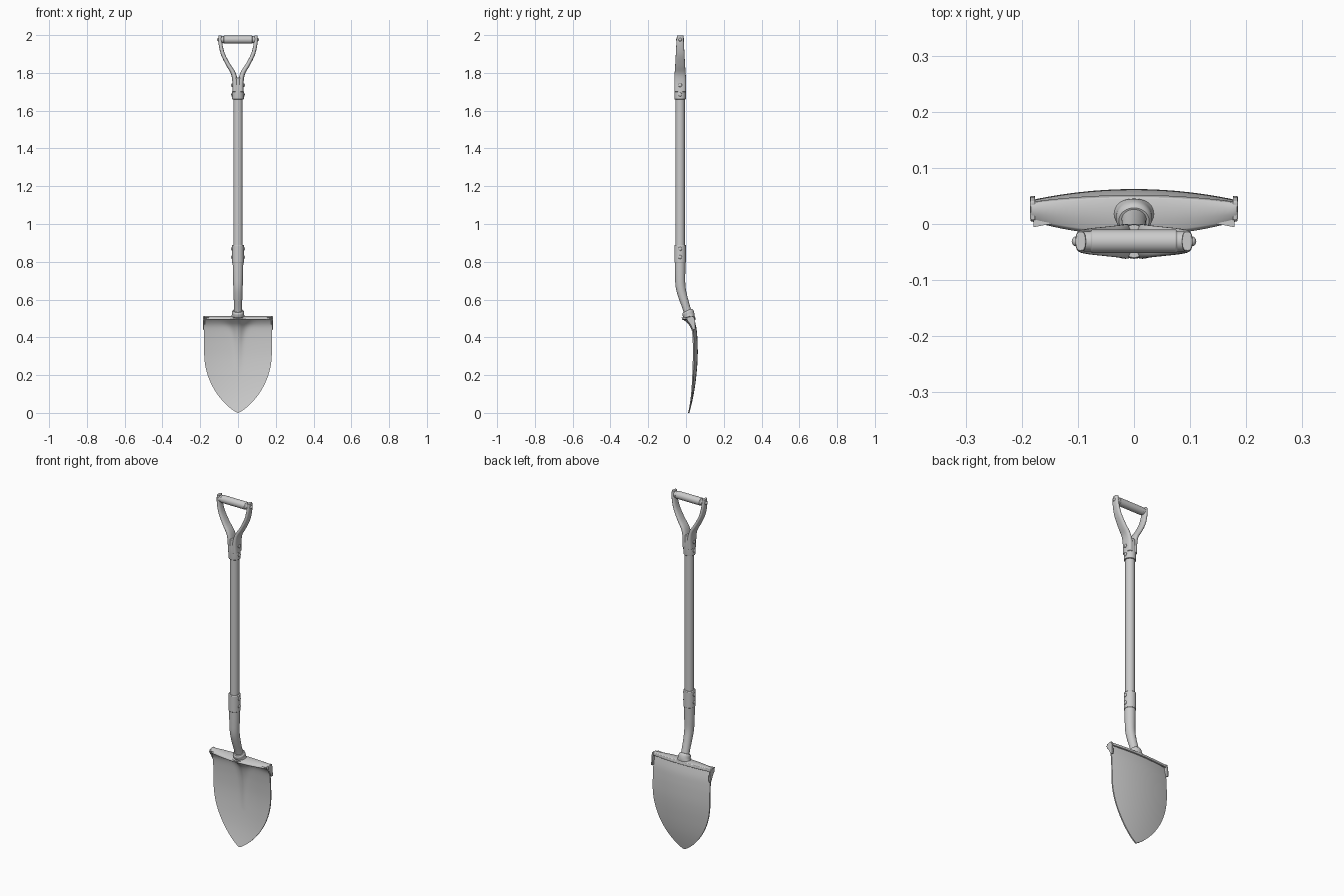
import bpy, bmesh, math
from mathutils import Vector

if "Cube" in bpy.data.objects:
    bpy.data.objects.remove(bpy.data.objects["Cube"])

CY = -0.031  # y of the shaft axis


def finish(name, verts, faces, bevel=0, angle=35, solid=0):
    me = bpy.data.meshes.new(name)
    me.from_pydata([tuple(v) for v in verts], [], faces)
    bm = bmesh.new()
    bm.from_mesh(me)
    bmesh.ops.remove_doubles(bm, verts=bm.verts, dist=1e-5)
    bmesh.ops.recalc_face_normals(bm, faces=bm.faces)
    bm.to_mesh(me)
    bm.free()
    ob = bpy.data.objects.new(name, me)
    bpy.context.collection.objects.link(ob)
    bpy.ops.object.select_all(action='DESELECT')
    ob.select_set(True)
    bpy.context.view_layer.objects.active = ob
    bpy.ops.object.shade_smooth_by_angle(angle=math.radians(angle))
    if solid:
        m = ob.modifiers.new("thickness", 'SOLIDIFY')
        m.thickness, m.offset = solid, 0
    if bevel:
        m = ob.modifiers.new("bevel", 'BEVEL')
        m.width, m.segments, m.limit_method = bevel, 2, 'ANGLE'
        m.angle_limit = math.radians(40)
    return ob


def spline(keys, steps):
    """Catmull-Rom through tuples of any length."""
    out = []
    for i in range(len(keys) - 1):
        p = [keys[max(0, min(len(keys) - 1, i + k))] for k in (-1, 0, 1, 2)]
        for s in range(steps):
            t = s / steps
            out.append(tuple(0.5 * (2 * b + (c - a) * t + (2*a - 5*b + 4*c - d) * t*t
                             + (3*b - a - 3*c + d) * t**3) for a, b, c, d in zip(*p)))
    return out + [keys[-1]]


def sweep(name, keys, side, steps=1, n=32, power=2, bevel=0):
    """Keys are x, y, z, radius along side, radius across side."""
    st = spline(keys, steps)
    side = Vector(side)
    verts, faces = [], []
    for i, s in enumerate(st):
        tan = Vector(st[min(i + 1, len(st) - 1)][:3]) - Vector(st[max(i - 1, 0)][:3])
        nor = side.cross(tan).normalized()
        for k in range(n):
            c, d = math.cos(math.tau * k / n), math.sin(math.tau * k / n)
            e = 2 / power
            verts.append(Vector(s[:3]) + side * s[3] * math.copysign(abs(c)**e, c)
                         + nor * s[4] * math.copysign(abs(d)**e, d))
    for i in range(len(st) - 1):
        for k in range(n):
            j = (k + 1) % n
            faces.append((i*n + k, i*n + j, (i+1)*n + j, (i+1)*n + k))
    faces += [tuple(range(n)), tuple(range((len(st)-1)*n, len(st)*n))]
    return finish(name, verts, faces, bevel)


def tube(name, z0, z1, r, bevel=0.003):
    return sweep(name, [(0, CY, z0, r, r), (0, CY, z1, r, r)], (1, 0, 0), bevel=bevel)


def rivet(name, x, z, r, h):
    bpy.ops.mesh.primitive_uv_sphere_add(segments=16, ring_count=8, radius=1, location=(x, CY, z))
    ob = bpy.context.object
    ob.name, ob.scale = name, (h, r, r)
    bpy.ops.object.shade_smooth()


# Shaft and metal sleeves
tube("shaft", 0.80, 1.70, 0.0245)
tube("lower_sleeve", 0.795, 0.89, 0.031)
sweep("handle_socket", [(0, CY, 1.66, .03, .031), (0, CY, 1.665, .031, .031),
      (0, CY, 1.73, .031, .030), (0, CY, 1.775, .03, .022)], (0, 1, 0), bevel=.002)

# Cranked neck and its collar
sweep("neck", [(0, CY, .80, .028, .028), (0, CY, .73, .027, .027), (0, -.029, .67, .025, .026),
      (0, -.018, .62, .023, .024), (0, .001, .56, .022, .021), (0, .014, .52, .023, .021),
      (0, .026, .485, .024, .02)], (1, 0, 0), steps=5)
sweep("neck_collar", [(0, .006, .541, .027, .025), (0, .009, .534, .032, .031),
      (0, .015, .517, .033, .031), (0, .02, .50, .042, .026)], (1, 0, 0), steps=3)

# Forked handle arms, rivets
for sx, tag in ((-1, "left"), (1, "right")):
    sweep(tag + "_arm", [(sx*x, CY, z, a, b) for x, z, a, b in (
        (.014, 1.70, .030, .016), (.0155, 1.755, .031, .0145), (.026, 1.80, .029, .0125),
        (.053, 1.845, .026, .011), (.080, 1.90, .023, .0105), (.093, 1.955, .020, .01),
        (.095, 1.998, .017, .009))], (0, 1, 0), steps=6, power=2.6, bevel=.002)
    for z in (.825, .868, 1.685, 1.735):
        rivet(tag + "_rivet", sx * .031, z, .010, .005)
    rivet(tag + "_grip_bolt", sx * .103, 1.976, .009, .008)

# Grip
sweep("grip", [(x, CY, 1.976, r, r) for x, r in ((-.09, .018), (-.076, .018), (-.0755, .021),
      (.0755, .021), (.076, .018), (.09, .018))], (0, 1, 0), bevel=.002)

# Blade: dished back face, front face with a tapering central ridge
profile = spline([(0, .018), (.05, .0305), (.10, .041), (.15, .049), (.20, .055), (.25, .0595),
                  (.30, .062), (.35, .062), (.40, .060), (.45, .055), (.505, .042)], 5)
NC = 40
back, front = [], []
for z, y in profile:
    t = max(0, (.32 - z) / .32)
    w = max(.0015, .179 * max(0, 1 - t**2.1)**.8)
    q = max(0, min(1, (z - .2) / .29))
    ridge_h, ridge_w = .012 * q + .026 * q**5, .012 + .012 * q + .026 * q**8
    fillet = .022 * max(0, (z - .455) / .05)**2
    for i in range(NC + 1):
        s = 2 * i / NC - 1
        x = w * s
        yb = y - .019 * (x / .18)**2
        back.append((x, yb, z))
        front.append((x, yb - .007 - fillet - ridge_h * math.exp(-(x / ridge_w)**2), z))
R, C, off = len(profile), NC + 1, len(back)
faces = []
for r in range(R - 1):
    for c in range(NC):
        a = (r*C + c, r*C + c + 1, (r+1)*C + c + 1, (r+1)*C + c)
        faces += [a, tuple(off + v for v in reversed(a))]
    for c in (0, NC):
        faces.append((r*C + c, (r+1)*C + c, off + (r+1)*C + c, off + r*C + c))
for r in (0, R - 1):
    for c in range(NC):
        faces.append((r*C + c, r*C + c + 1, off + r*C + c + 1, off + r*C + c))
finish("blade", back + front, faces)

# Foot tread folded forward from the blade top
verts, faces = [], []
NX, NV = 32, 5
for i in range(NX + 1):
    x = .184 * (2 * i / NX - 1)
    k = (x / .184)**2
    yf, yr = -.018 + .027 * k, .048 - .013 * k
    for v, z in ((0, .493), (.08, .501), (.4, .506), (.75, .509), (.95, .507), (1, .494)):
        verts.append((x, yf + (yr - yf) * v, z))
for i in range(NX):
    for j in range(NV):
        a = i * (NV + 1) + j
        faces.append((a, a + 1, a + NV + 2, a + NV + 1))
finish("foot_tread", verts, faces, bevel=.002, solid=.009, angle=60)

# Folded side flaps at the tread ends
for sx, tag in ((-1, "left"), (1, "right")):
    outline = [(.007, .508), (.04, .512), (.048, .49), (.050, .44), (.036, .44), (.022, .468), (.007, .488)]
    n = len(outline)
    verts = [(sx * x, y, z) for x in (.176, .185) for y, z in outline]
    faces = [tuple(range(n)), tuple(range(n, 2 * n))]
    faces += [(i, (i + 1) % n, n + (i + 1) % n, n + i) for i in range(n)]
    finish(tag + "_tread_flap", verts, faces, bevel=.002)
